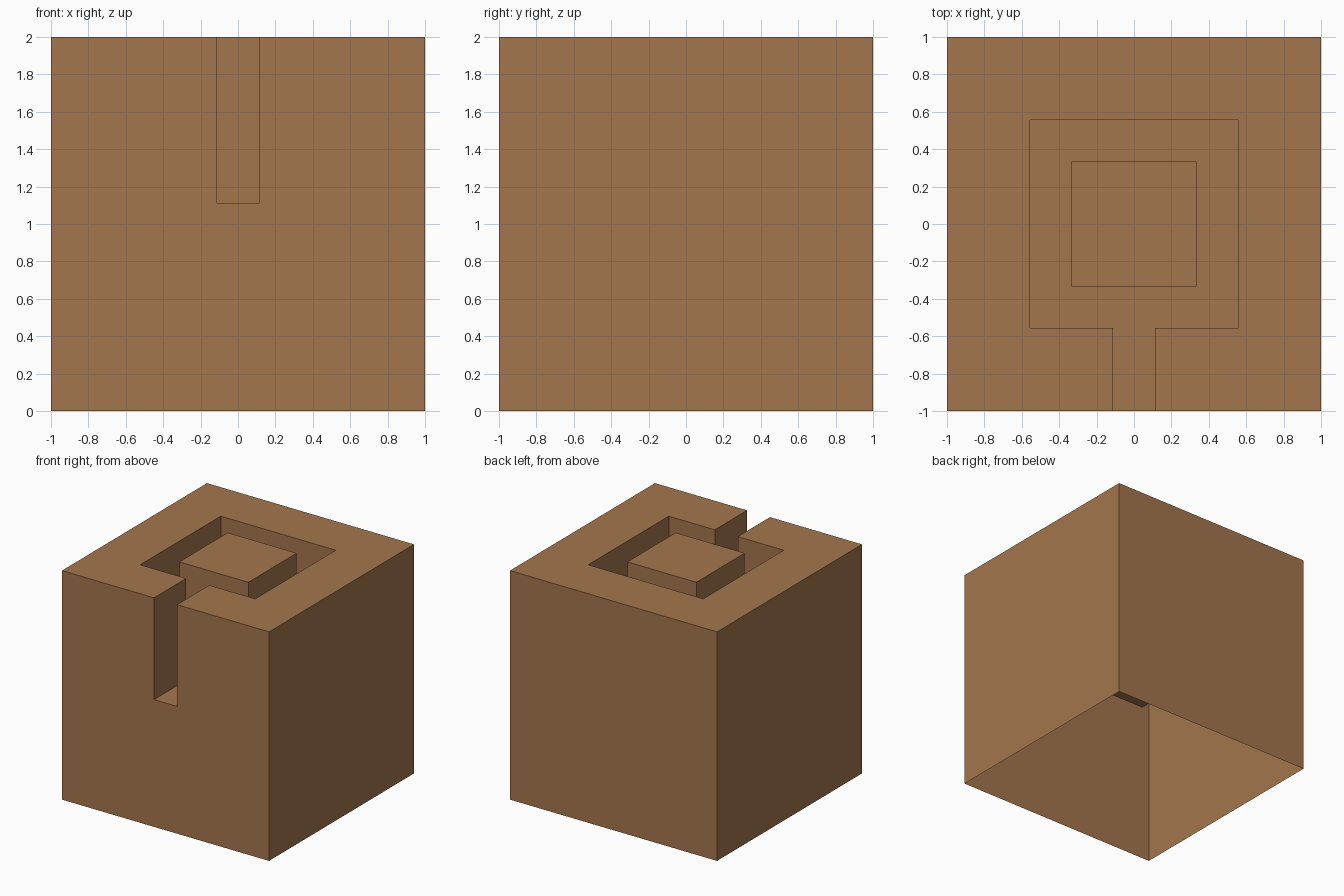
import bpy, bmesh

if "Cube" in bpy.data.objects:
    bpy.data.objects.remove(bpy.data.objects["Cube"])

U = 1 / 9                                             # the model sits on a grid of ninths
LINES = [v * U for v in (-9, -5, -3, -1, 1, 3, 5, 9)]  # cell borders in x and y
LEVELS = [0, 10 * U, 2]                               # base, channel floor, top
N = len(LINES) - 1


def level(i, j):
    """Height level of a cell: 0 outside, 1 channel floor, 2 top."""
    if not (0 <= i < N and 0 <= j < N):
        return 0
    ring = max(abs(i - 3), abs(j - 3))
    entry_slot = i == 3 and j == 0
    return 1 if ring == 2 or entry_slot else 2


bm = bmesh.new()


def quad(*pts):
    bm.faces.new([bm.verts.new(p) for p in pts])


def wall(a, b, low, high):
    """Vertical wall on segment a-b, one strip per height level."""
    for k in range(low, high):
        z0, z1 = LEVELS[k], LEVELS[k + 1]
        quad((*a, z0), (*b, z0), (*b, z1), (*a, z1))


# Top surfaces and step walls; the underside stays open
for i in range(N):
    for j in range(N):
        x0, x1, y0, y1 = LINES[i], LINES[i + 1], LINES[j], LINES[j + 1]
        h = level(i, j)
        z = LEVELS[h]
        quad((x0, y0, z), (x1, y0, z), (x1, y1, z), (x0, y1, z))
        wall((x0, y0), (x1, y0), level(i, j - 1), h)
        wall((x1, y0), (x1, y1), level(i + 1, j), h)
        wall((x1, y1), (x0, y1), level(i, j + 1), h)
        wall((x0, y1), (x0, y0), level(i - 1, j), h)

# Weld and merge coplanar cells into large flat faces
bmesh.ops.remove_doubles(bm, verts=bm.verts, dist=1e-4)
bmesh.ops.dissolve_limit(bm, angle_limit=0.01, verts=bm.verts, edges=bm.edges)

mesh = bpy.data.meshes.new("channelled_block")
bm.to_mesh(mesh)
bm.free()
block = bpy.data.objects.new("channelled_block", mesh)
bpy.context.collection.objects.link(block)

brown = bpy.data.materials.new("brown")
brown.diffuse_color = (0.37, 0.18, 0.075, 1)
brown.use_nodes = True
brown.node_tree.nodes["Principled BSDF"].inputs["Base Color"].default_value = brown.diffuse_color
mesh.materials.append(brown)
